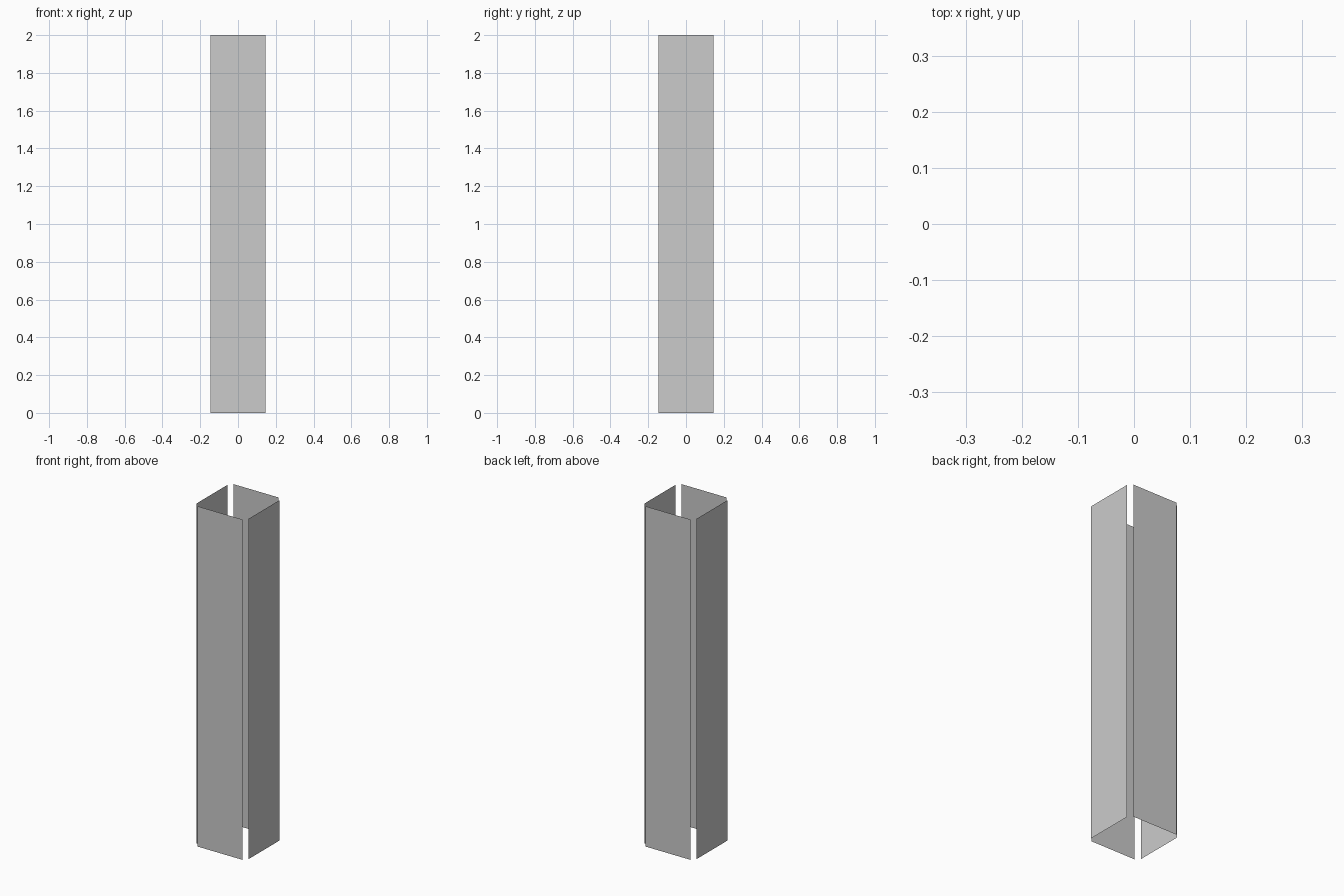
import bpy, bmesh
from math import pi
from mathutils import Matrix

if "Cube" in bpy.data.objects:
    bpy.data.objects.remove(bpy.data.objects["Cube"])

HALF_WIDTH = 0.146   # half the width of each panel
OFFSET = 0.169       # distance of each panel from the centre
HEIGHT = 2.0


def add_panel(name, angle):
    """Single flat upright sheet facing outward, turned about z."""
    bm = bmesh.new()
    corners = [(-HALF_WIDTH, 0), (HALF_WIDTH, 0), (HALF_WIDTH, HEIGHT), (-HALF_WIDTH, HEIGHT)]
    bm.faces.new([bm.verts.new((x, -OFFSET, z)) for x, z in corners])
    bm.transform(Matrix.Rotation(angle, 4, 'Z'))
    mesh = bpy.data.meshes.new(name)
    bm.to_mesh(mesh)
    bm.free()
    bpy.context.collection.objects.link(bpy.data.objects.new(name, mesh))


# Four separate panels around an open square shaft
for i, side in enumerate(("front", "right", "back", "left")):
    add_panel(side + "_panel", i * pi / 2)
